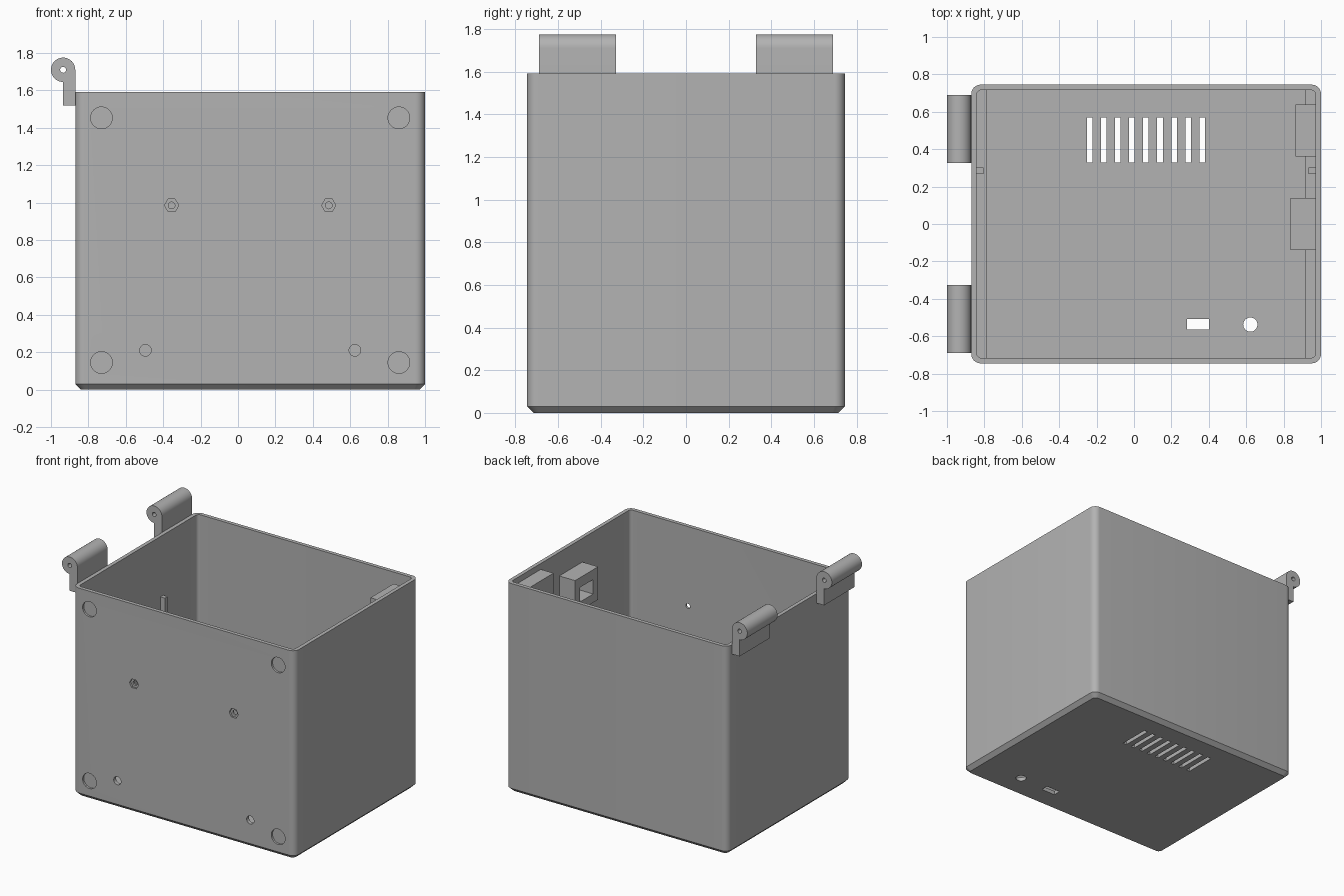
import bpy, bmesh, math
from mathutils import Matrix, Vector

if "Cube" in bpy.data.objects:
    bpy.data.objects.remove(bpy.data.objects["Cube"], do_unlink=True)

grey = bpy.data.materials.new("plain grey")
grey.use_nodes = True
grey.diffuse_color = (0.45, 0.45, 0.45, 1)
grey.node_tree.nodes["Principled BSDF"].inputs["Base Color"].default_value = (0.45, 0.45, 0.45, 1)

X0, X1, Y, TOP, WALL = -0.87, 1.0, 0.745, 1.59, 0.029
CX = (X0 + X1) / 2


def make(name, bm):
    bmesh.ops.recalc_face_normals(bm, faces=bm.faces)
    mesh = bpy.data.meshes.new(name)
    bm.to_mesh(mesh)
    bm.free()
    mesh.materials.append(grey)
    ob = bpy.data.objects.new(name, mesh)
    bpy.context.collection.objects.link(ob)
    return ob


def block(name, lo, hi):
    bm = bmesh.new()
    lo, hi = Vector(lo), Vector(hi)
    bmesh.ops.create_cube(bm, size=1, matrix=Matrix.Translation((lo + hi) / 2) @ Matrix.Diagonal((hi - lo).to_4d()))
    return make(name, bm)


def rod(name, centre, radius, depth, sides=32, along_y=True, turn=0.0):
    bm = bmesh.new()
    tilt = Matrix.Rotation(math.pi / 2, 4, 'X') if along_y else Matrix()
    bmesh.ops.create_cone(bm, cap_ends=True, segments=sides, radius1=radius, radius2=radius, depth=depth,
                          matrix=Matrix.Translation(centre) @ tilt @ Matrix.Rotation(turn, 4, 'Z'))
    return make(name, bm)


def select_only(ob):
    bpy.ops.object.select_all(action='DESELECT')
    ob.select_set(True)
    bpy.context.view_layer.objects.active = ob


def combine(ob, other, operation='DIFFERENCE'):
    select_only(ob)
    mod = ob.modifiers.new("cut", 'BOOLEAN')
    mod.operation, mod.solver, mod.object = operation, 'EXACT', other
    bpy.ops.object.modifier_apply(modifier=mod.name)
    bpy.data.objects.remove(other, do_unlink=True)


def finish(ob):
    select_only(ob)
    bpy.ops.object.shade_smooth_by_angle(angle=math.radians(30))


# Box shell: rounded rectangles bridged from the floor up, over the rim and down inside
def ring(bm, inset, radius, z, steps=8):
    hx, hy = (X1 - X0) / 2 - inset - radius, Y - inset - radius
    verts = []
    for i, (sx, sy) in enumerate(((1, 1), (-1, 1), (-1, -1), (1, -1))):
        for k in range(steps + 1):
            a = (i + k / steps) * math.pi / 2
            verts.append(bm.verts.new((CX + sx * hx + radius * math.cos(a), sy * hy + radius * math.sin(a), z)))
    return verts


bm = bmesh.new()
rings = [ring(bm, *r) for r in ((0.03, 0.03, 0), (0, 0.05, 0.03), (0, 0.05, TOP),
                                (WALL, 0.025, TOP), (WALL, 0.025, WALL))]
for a, b in zip(rings, rings[1:]):
    for i in range(len(a)):
        j = (i + 1) % len(a)
        bm.faces.new((a[i], a[j], b[j], b[i]))
bm.faces.new(rings[0])
bm.faces.new(rings[-1])
box = make("box_shell", bm)

# Vent slots, socket opening and round opening in the floor
cutters = []
for i in range(9):
    x = -0.237 + i * 0.0752
    cutters.append(block("vent_cut", (x - 0.015, 0.33, -0.1), (x + 0.015, 0.57, 0.1)))
cutters.append(block("socket_cut", (0.283, -0.565, -0.1), (0.4, -0.508, 0.1)))
cutters.append(rod("jack_cut", (0.622, -0.538, 0), 0.038, 0.2, along_y=False))

# Corner recesses, nut pockets and screw holes in the front
for side in (-1, 1):
    for z in (0.145, 1.453):
        cutters.append(rod("recess_cut", (CX + side * 0.795, -Y, z), 0.058, 0.03))
    nut_x = CX + side * 0.42
    cutters.append(rod("nut_cut", (nut_x, -Y, 0.985), 0.038, 0.03, sides=6, turn=math.pi / 6))
    cutters.append(rod("nut_hole_cut", (nut_x, -Y, 0.985), 0.018, 0.2, sides=24))
    cutters.append(rod("screw_cut", (CX + side * 0.56, -Y, 0.21), 0.031, 0.2, sides=24))
for c in cutters:
    combine(box, c)
finish(box)

# Floor ledges and upright ribs along the two side walls
for name, wall, sign in (("left", X1 - WALL, -1), ("right", X0 + WALL, 1)):
    for part, width, y0, y1, z0, z1 in (("ledge", 0.055, WALL - Y, Y - WALL, WALL, 0.1),
                                        ("rib", 0.037, 0.268, 0.302, 0.1, 1.13)):
        xs = sorted((wall - sign * 0.005, wall + sign * width))
        block(f"{name}_{part}", (xs[0], y0, z0), (xs[1], y1, z1))

# Latch blocks inside the left wall
latch = block("latch_block", (0.838, -0.14, 1.16), (0.975, 0.138, 1.41))
combine(latch, block("latch_cut", (0.8, -0.08, 1.225), (0.95, 0.08, 1.335)))
magnet = block("catch_block", (0.864, 0.36, 1.34), (0.975, 0.638, 1.545))
combine(magnet, block("catch_cut", (0.895, 0.3, 1.41), (0.95, 0.58, 1.51)))

# Hinge knuckles: round barrel flowing into a flat leaf, with a pin hole
HX, HZ, R = -0.935, 1.71, 0.065
for name, y0, y1 in (("front_hinge", -0.69, -0.327), ("back_hinge", 0.327, 0.69)):
    bm = bmesh.new()
    outline = [(HX, 1.518), (X0, 1.518)]
    outline += [(HX + R * math.cos(a), HZ + R * math.sin(a))
                for a in (math.pi * 1.5 * k / 36 for k in range(37))]
    face = bm.faces.new([bm.verts.new((x, y0, z)) for x, z in outline])
    moved = bmesh.ops.extrude_face_region(bm, geom=[face])["geom"]
    bmesh.ops.translate(bm, vec=(0, y1 - y0, 0), verts=[v for v in moved if isinstance(v, bmesh.types.BMVert)])
    hinge = make(name, bm)
    combine(hinge, rod("pin_cut", (HX, (y0 + y1) / 2, HZ), 0.016, 0.6, sides=24))
    finish(hinge)
